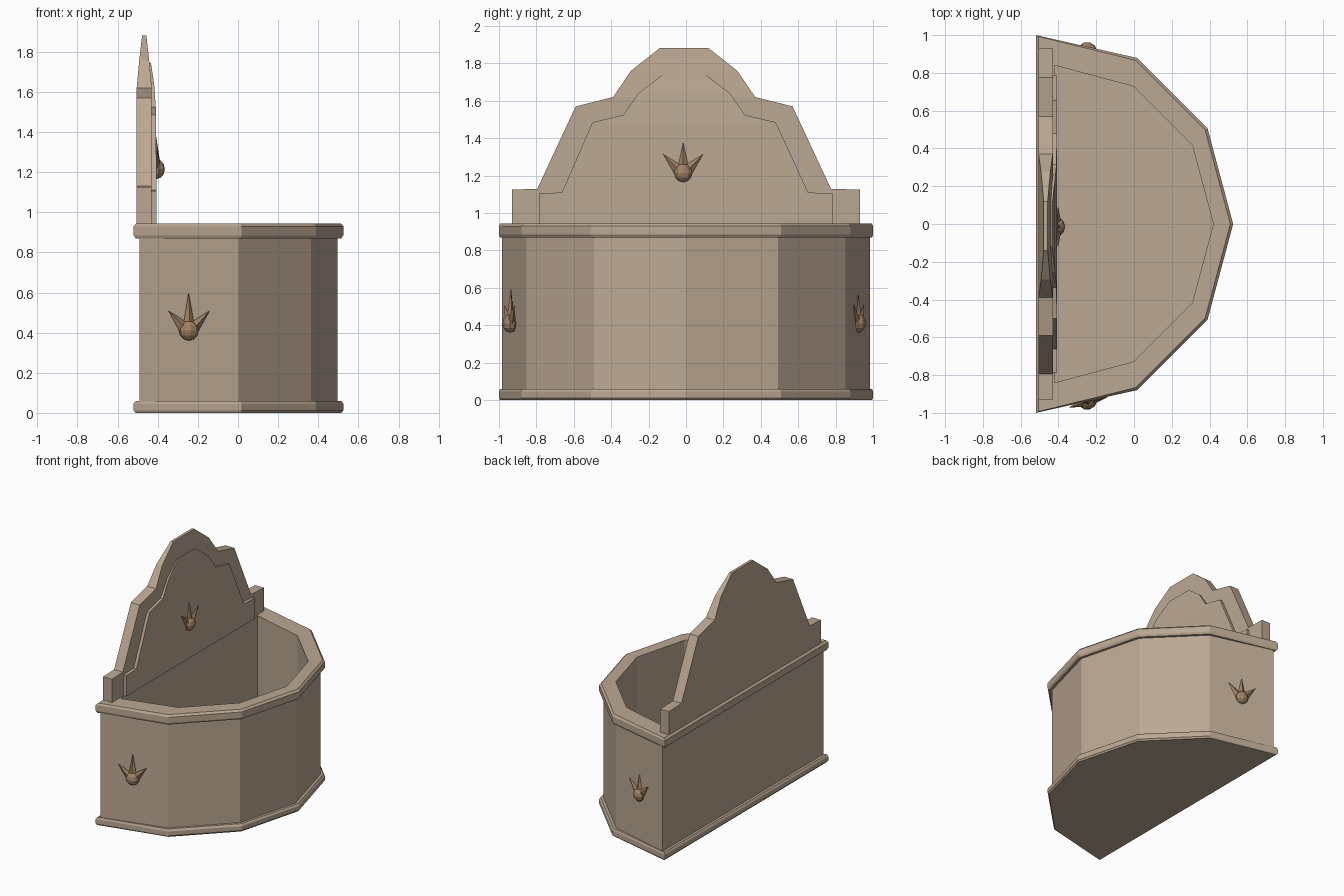
import bpy, bmesh
from math import sin, cos, radians
from mathutils import Vector, Matrix

if "Cube" in bpy.data.objects:
    bpy.data.objects.remove(bpy.data.objects["Cube"])


def material(name, rgb):
    m = bpy.data.materials.new(name)
    m.diffuse_color = (*rgb, 1)
    m.use_nodes = True
    m.node_tree.nodes["Principled BSDF"].inputs["Base Color"].default_value = m.diffuse_color
    return m


WOOD = material("pale_wood", (0.50, 0.39, 0.29))
BRONZE = material("bronze", (0.36, 0.22, 0.13))


def finish(bm, name, mat):
    bmesh.ops.recalc_face_normals(bm, faces=bm.faces)
    mesh = bpy.data.meshes.new(name)
    bm.to_mesh(mesh)
    bm.free()
    mesh.materials.append(mat)
    ob = bpy.data.objects.new(name, mesh)
    bpy.context.collection.objects.link(ob)
    return ob


def loft(name, rings, mat):
    """Skin a stack of rings and cap both ends."""
    bm = bmesh.new()
    rows = [[bm.verts.new(p) for p in r] for r in rings]
    for a, b in zip(rows, rows[1:]):
        for i in range(len(a)):
            j = (i + 1) % len(a)
            bm.faces.new((a[i], a[j], b[j], b[i]))
    bm.faces.new(rows[0])
    bm.faces.new(rows[-1])
    return finish(bm, name, mat)


def half_round(xc, r, corner, z):
    """Six-sided half circle facing +x, with a flat back."""
    pts = [(xc + r * cos(radians(a)), r * sin(radians(a)), z) for a in (-60, -30, 0, 30, 60)]
    x, y = corner
    return [(x, -y, z)] + pts + [(x, y, z)]


def outer(d, z):
    return half_round(-0.49, 0.985 + d, (-0.49 - d, 0.985 + 0.5 * d), z)


def inner(z):
    return half_round(-0.42, 0.84, (-0.42, 0.84), z)


# Hollow tub with base moulding and rim
steps = [(0.02, 0), (0.03, 0.012), (0.03, 0.045), (0.02, 0.06), (0, 0.06),
         (0, 0.87), (0.02, 0.87), (0.03, 0.885), (0.03, 0.93), (0.015, 0.945)]
loft("tub", [outer(d, z) for d, z in steps] + [inner(0.945), inner(0.07)], WOOD)


def board(name, rows):
    """Rows of (half width, z, back x, front x, sideways shift)."""
    loft(name, [[(b, s - y, z), (b, s + y, z), (f, s + y, z), (f, s - y, z)]
                for y, z, b, f, s in rows], WOOD)


# Stepped backboard, thinning towards the top
board("backboard", [
    (0.93, 0.945, -0.505, -0.43, 0), (0.93, 1.125, -0.505, -0.43, 0),
    (0.785, 1.13, -0.505, -0.43, -0.01), (0.58, 1.57, -0.505, -0.43, -0.01),
    (0.38, 1.62, -0.505, -0.43, -0.01), (0.285, 1.76, -0.492, -0.443, -0.01),
    (0.13, 1.882, -0.478, -0.457, -0.01)])

# Raised panel on the backboard
board("raised_panel", [
    (0.785, 0.945, -0.46, -0.407, 0), (0.785, 1.105, -0.46, -0.407, 0),
    (0.658, 1.11, -0.46, -0.407, -0.005), (0.49, 1.485, -0.46, -0.408, -0.01),
    (0.325, 1.525, -0.46, -0.41, -0.01), (0.245, 1.64, -0.46, -0.418, -0.01),
    (0.108, 1.745, -0.46, -0.434, -0.01)])


def ornament(name, centre, normal):
    """Ball with three pointed leaves, facing along normal."""
    bm = bmesh.new()
    n = Vector(normal).normalized()
    up = Vector((0, 0, 1))
    side = up.cross(n)
    frame = Matrix((side, n, up)).transposed().to_4x4()
    frame.translation = centre
    bmesh.ops.create_uvsphere(bm, u_segments=10, v_segments=6, radius=0.05,
                              matrix=frame @ Matrix.Diagonal((1, 0.85, 1, 1)))
    for base, tip, w in (((0, 0, 0.03), (0, -0.005, 0.19), 0.028),
                         ((0.02, 0, 0.01), (0.107, 0.005, 0.1), 0.032),
                         ((-0.02, 0, 0.01), (-0.107, 0.005, 0.1), 0.032)):
        a, b = Vector(base), Vector(tip)
        z = (b - a).normalized()
        x = Vector((0, 1, 0)).cross(z).normalized()
        m = Matrix((x, z.cross(x), z)).transposed().to_4x4()
        m.translation = (a + b) / 2
        bmesh.ops.create_cone(bm, cap_ends=True, segments=4, radius1=w, radius2=0,
                              depth=(b - a).length,
                              matrix=frame @ m @ Matrix.Diagonal((1, 0.7, 1, 1)))
    finish(bm, name, BRONZE)


# Ornaments on the panel and both end faces
ornament("panel_ornament", (-0.407, -0.015, 1.215), (1, 0, 0))
ornament("front_ornament", (-0.245, -0.94, 0.41), (0.26, -0.97, 0))
ornament("rear_ornament", (-0.245, 0.92, 0.41), (0.26, 0.97, 0))
